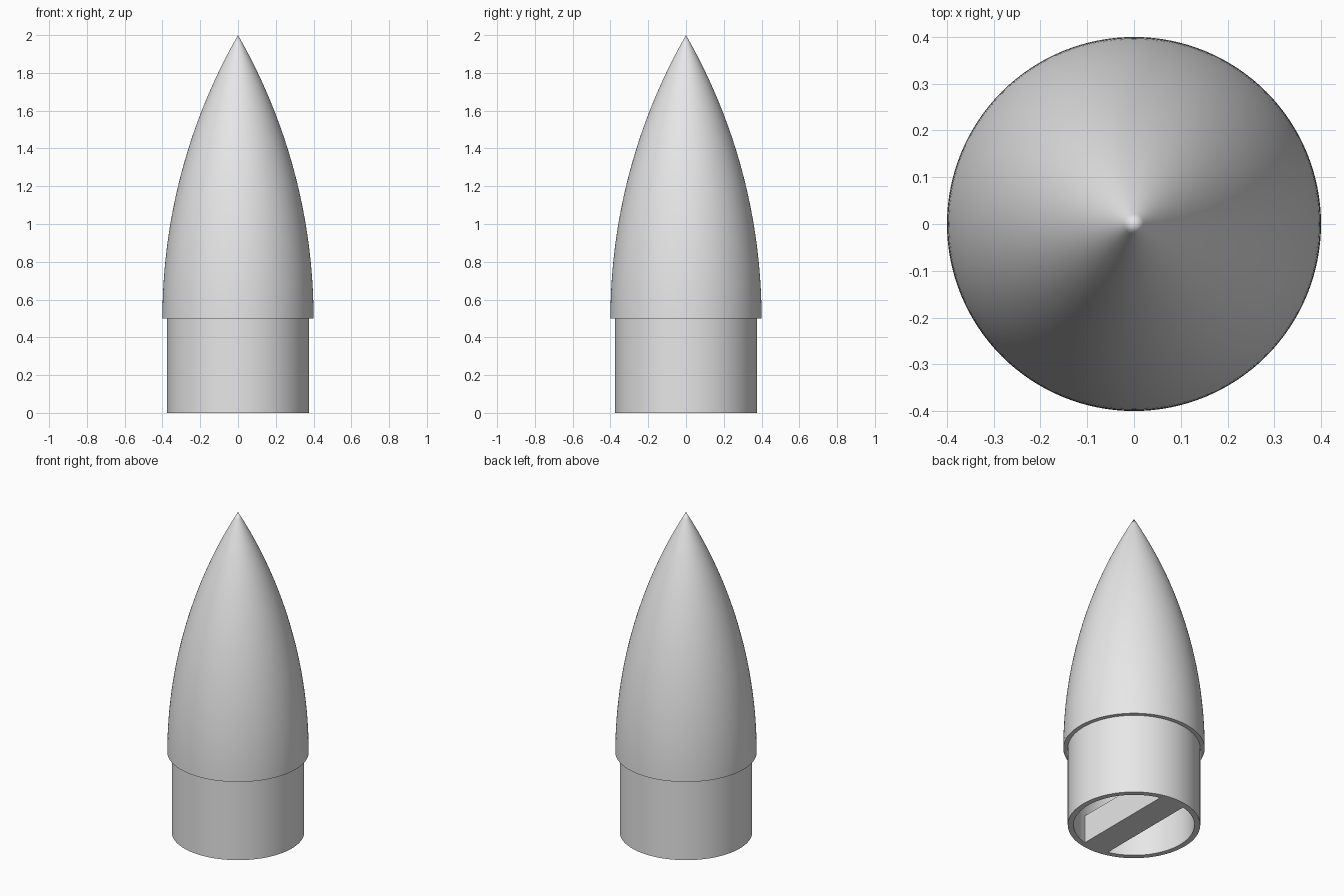
import bpy
import bmesh
import math

if "Cube" in bpy.data.objects:
    bpy.data.objects.remove(bpy.data.objects["Cube"])

SEGMENTS = 128
BASE_Z, TIP_Z = 0.5, 2.0
NOSE_R, SHOULDER_R, BORE_R = 0.4, 0.375, 0.342

grey = bpy.data.materials.new("light_grey")
grey.use_nodes = True
colour = (0.8, 0.8, 0.8, 1)
grey.diffuse_color = colour
grey.node_tree.nodes["Principled BSDF"].inputs["Base Color"].default_value = colour


def ogive(radius, length, steps=40):
    """Tangent ogive profile from the base up to the tip on the axis."""
    arc = (radius ** 2 + length ** 2) / (2 * radius)
    points = []
    for i in range(steps + 1):
        h = length * i / steps
        r = math.sqrt(arc ** 2 - h ** 2) + radius - arc
        points.append((max(r, 0) if i < steps else 0, BASE_Z + h))
    return points


def add_object(name, bm):
    bmesh.ops.recalc_face_normals(bm, faces=bm.faces)
    mesh = bpy.data.meshes.new(name)
    bm.to_mesh(mesh)
    bm.free()
    mesh.materials.append(grey)
    obj = bpy.data.objects.new(name, mesh)
    bpy.context.collection.objects.link(obj)
    return obj


def lathe(name, profile):
    """Revolve an (r, z) profile around the z axis."""
    bm = bmesh.new()
    verts = [bm.verts.new((r, 0, z)) for r, z in profile]
    edges = [bm.edges.new(pair) for pair in zip(verts, verts[1:])]
    bmesh.ops.spin(bm, geom=verts + edges, cent=(0, 0, 0), axis=(0, 0, 1),
                   angle=math.tau, steps=SEGMENTS)
    bmesh.ops.remove_doubles(bm, verts=bm.verts, dist=0.00001)
    obj = add_object(name, bm)
    bpy.ops.object.select_all(action="DESELECT")
    obj.select_set(True)
    bpy.context.view_layer.objects.active = obj
    bpy.ops.object.shade_smooth_by_angle(angle=math.radians(30))
    return obj


# Hollow nose and shoulder as one continuous shell
outside = [(BORE_R, 0), (SHOULDER_R, 0), (SHOULDER_R, BASE_Z)]
inside = ogive(BORE_R, TIP_Z - BASE_Z - 0.1)[::-1]
lathe("nose_cone_shell",
      inside + outside + ogive(NOSE_R, TIP_Z - BASE_Z))

# Crossbar spanning the open base, ends buried in the shoulder wall
bm = bmesh.new()
bmesh.ops.create_cube(bm, size=1)
bmesh.ops.scale(bm, vec=(0.17, 0.7, 0.175), verts=bm.verts)
bmesh.ops.translate(bm, vec=(0, 0, 0.0875), verts=bm.verts)
add_object("base_crossbar", bm)
